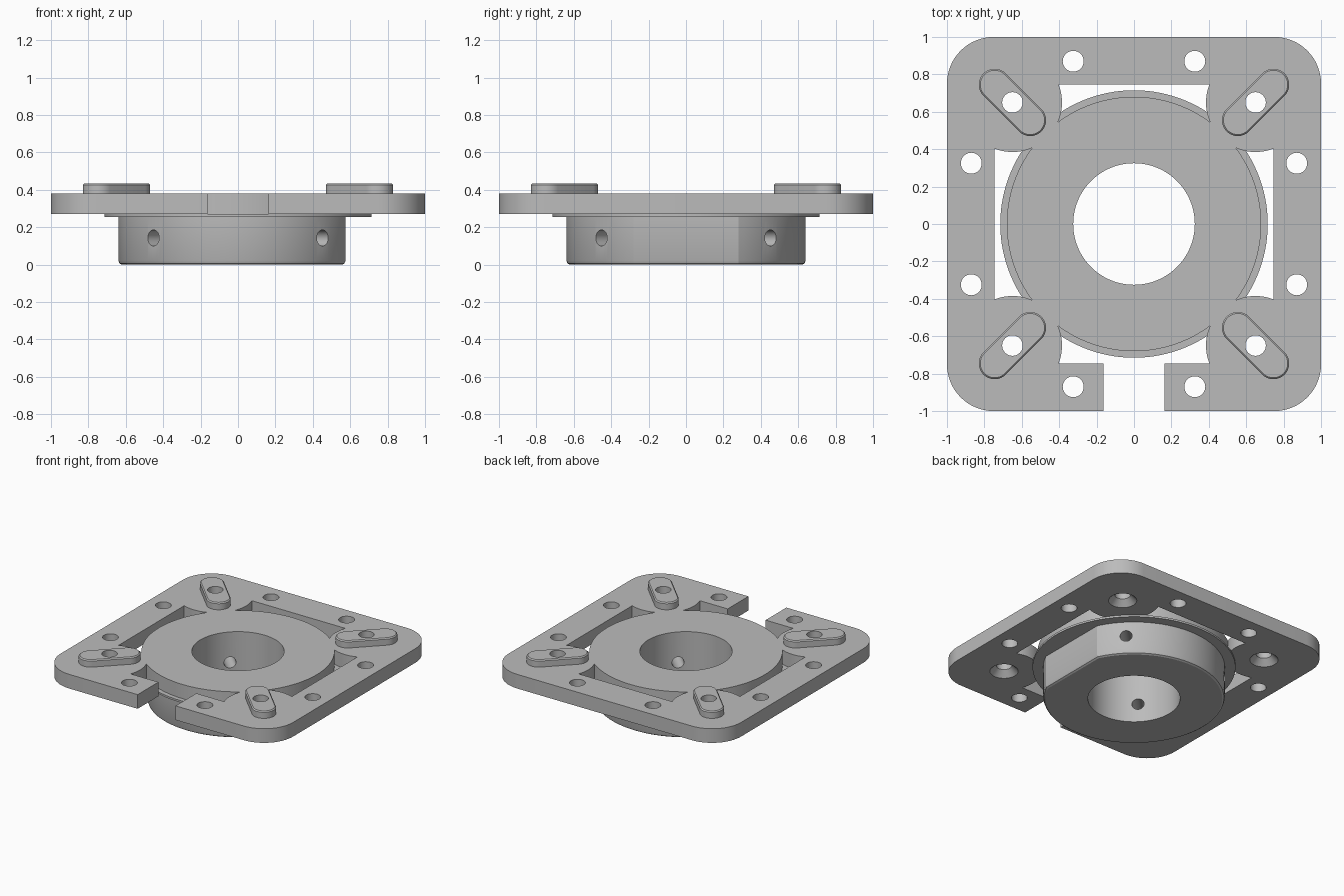
import bpy
import bmesh
from math import sin, cos, pi, radians, asin, sqrt
from mathutils import Matrix

cube = bpy.data.objects.get("Cube")
if cube:
    bpy.data.objects.remove(cube, do_unlink=True)

grey = bpy.data.materials.new("grey metal")
grey.use_nodes = True
grey.diffuse_color = (0.5, 0.5, 0.5, 1)
grey.node_tree.nodes["Principled BSDF"].inputs["Base Color"].default_value = (0.5, 0.5, 0.5, 1)

PLATE_LOW, PLATE_TOP = 0.27, 0.38
TAB_TOP = 0.435
BOLT = 0.65          # corner bolt position on both axes
DISC, BOSS = 0.68, 0.265
QUARTERS = [i * pi / 2 for i in range(4)]


def arc(r, a0, a1, n, cx=0.0, cy=0.0):
    """Points along an arc, angles in radians."""
    return [(cx + r * cos(a0 + (a1 - a0) * i / n), cy + r * sin(a0 + (a1 - a0) * i / n))
            for i in range(n + 1)]


def circle(r, n=48, cx=0.0, cy=0.0):
    return arc(r, 0, 2 * pi, n, cx, cy)[:-1]


def loft(name, layers, matrix=None):
    """Closed solid through outlines of equal length, given as (outline, z)."""
    bm = bmesh.new()
    rings = [[bm.verts.new((x, y, z)) for x, y in pts] for pts, z in layers]
    bm.faces.new(rings[0][::-1])
    bm.faces.new(rings[-1])
    for low, high in zip(rings, rings[1:]):
        n = len(low)
        for i in range(n):
            j = (i + 1) % n
            bm.faces.new((low[i], low[j], high[j], high[i]))
    if matrix:
        bm.transform(matrix)
    bmesh.ops.recalc_face_normals(bm, faces=bm.faces)
    mesh = bpy.data.meshes.new(name)
    bm.to_mesh(mesh)
    bm.free()
    mesh.materials.append(grey)
    obj = bpy.data.objects.new(name, mesh)
    bpy.context.collection.objects.link(obj)
    return obj


def combine(body, parts, operation):
    """Apply one exact boolean per part, then delete the part."""
    for part in parts:
        mod = body.modifiers.new("combine", 'BOOLEAN')
        mod.operation, mod.solver, mod.object = operation, 'EXACT', part
        bpy.context.view_layer.update()
        graph = bpy.context.evaluated_depsgraph_get()
        mesh = bpy.data.meshes.new_from_object(body.evaluated_get(graph))
        body.modifiers.clear()
        body.data = mesh
        bpy.data.objects.remove(part, do_unlink=True)


def turn(a):
    return Matrix.Rotation(a, 4, 'Z')


# Square plate with rounded corners
corner = 0.25
outline = []
for k, (sx, sy) in enumerate([(1, 1), (-1, 1), (-1, -1), (1, -1)]):
    c = 1 - corner
    outline += arc(corner, k * pi / 2, (k + 1) * pi / 2, 16, sx * c, sy * c)
body = loft("mounting_plate", [(outline, PLATE_LOW), (outline, PLATE_TOP)])

# Windows between the central disc, the corner bosses and the frame
d = BOLT * sqrt(2)
along = (d * d + DISC ** 2 - BOSS ** 2) / (2 * d)
half = sqrt(DISC ** 2 - along ** 2)
start = pi / 4 + asin(half / DISC)
px, py = DISC * cos(start), DISC * sin(start)
a0 = asin((py - BOLT) / BOSS)
a1 = asin((0.745 - BOLT) / BOSS)
window = arc(DISC, start, pi - start, 40)
window += arc(BOSS, a0, a1, 10, -BOLT, BOLT)[1:]
window += arc(BOSS, pi - a1, pi - a0, 10, BOLT, BOLT)[:-1]
cutters = [loft("window_cutter", [(window, 0.2), (window, 0.5)], turn(a)) for a in QUARTERS]

# Opening through the front of the frame
gap = [(-0.163, -1.1), (0.163, -1.1), (0.163, -0.7), (-0.163, -0.7)]
cutters.append(loft("gap_cutter", [(gap, 0.2), (gap, 0.5)]))
combine(body, cutters, 'DIFFERENCE')

# Thin flange under the disc
flange = loft("flange", [(circle(0.715, 128), 0.255), (circle(0.715, 128), PLATE_LOW)])


# Round hub with one flat side and a softened bottom edge
def hub_outline(inset):
    r, flat = 0.64 - inset, 0.575 - inset
    a = math_flat = asin(sqrt(r * r - flat * flat) / r)
    return arc(r, a, 2 * pi - math_flat, 120)


hub = loft("hub", [(hub_outline(0.018), 0), (hub_outline(0.006), 0.007),
                   (hub_outline(0), 0.022), (hub_outline(0), 0.32)])


# Slanted locating tabs at the corners
def tab_outline(r):
    return (arc(r, -pi / 2, pi / 2, 16, 0.745 * sqrt(2))
            + arc(r, pi / 2, 3 * pi / 2, 16, 0.555 * sqrt(2)))


tabs = [loft("tab", [(tab_outline(0.085), 0.35), (tab_outline(0.085), TAB_TOP - 0.008),
                     (tab_outline(0.077), TAB_TOP)], turn(a + pi / 4)) for a in QUARTERS]
combine(body, [flange, hub] + tabs, 'UNION')

# Bore, frame holes, countersunk corner holes and radial set screw holes
bore = circle(0.325, 96)
holes = [loft("bore_cutter", [(bore, -0.1), (bore, 0.5)])]
side = circle(0.056, 32)
for a in QUARTERS:
    for x in (-0.325, 0.325):
        place = turn(a) @ Matrix.Translation((x, 0.87, 0))
        holes.append(loft("frame_hole_cutter", [(side, 0.2), (side, 0.5)], place))
    sink = [(circle(0.11, 32), PLATE_LOW - 0.01), (circle(0.055, 32), PLATE_LOW + 0.045),
            (circle(0.055, 32), 0.5)]
    holes.append(loft("corner_hole_cutter", sink, turn(a) @ Matrix.Translation((BOLT, BOLT, 0))))
    radial = (turn(a + pi / 4) @ Matrix.Translation((0, 0, 0.143))
              @ Matrix.Rotation(pi / 2, 4, 'Y'))
    screw = circle(0.043, 32)
    holes.append(loft("set_screw_cutter", [(screw, 0.2), (screw, 0.75)], radial))
combine(body, holes, 'DIFFERENCE')

# Smooth curved walls, keep the edges crisp
bpy.ops.object.select_all(action='DESELECT')
body.select_set(True)
bpy.context.view_layer.objects.active = body
bpy.ops.object.shade_smooth_by_angle(angle=radians(25))
